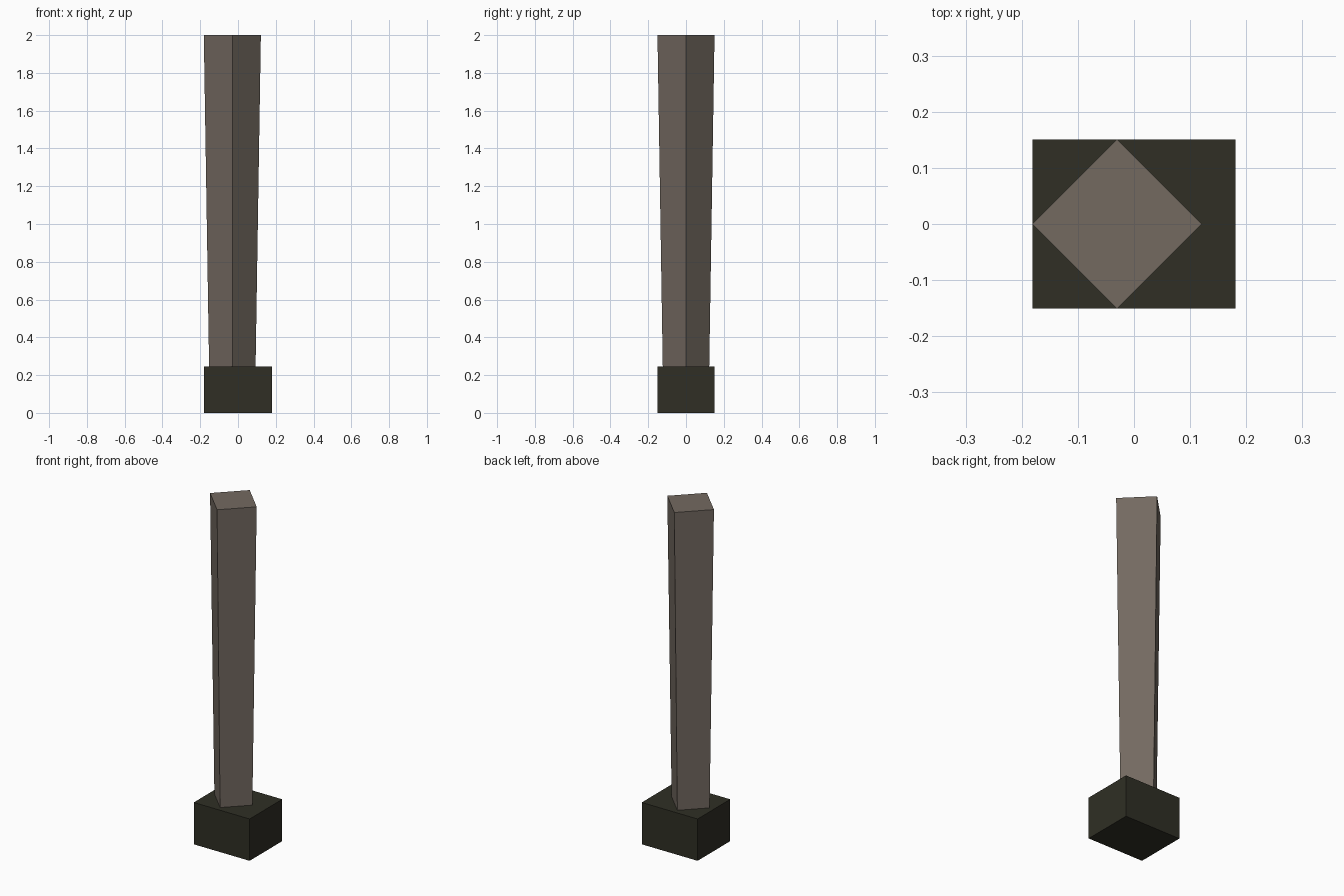
import bpy
import math

if "Cube" in bpy.data.objects:
    bpy.data.objects.remove(bpy.data.objects["Cube"])


def material(name, color):
    mat = bpy.data.materials.new(name)
    mat.diffuse_color = (*color, 1.0)
    mat.use_nodes = True
    mat.node_tree.nodes["Principled BSDF"].inputs["Base Color"].default_value = mat.diffuse_color
    return mat


stone = material("warm grey", (0.172, 0.143, 0.118))
dark = material("dark olive", (0.029, 0.028, 0.018))

BASE_TOP = 0.245

# Rectangular base block
bpy.ops.mesh.primitive_cube_add(size=1, location=(0, 0, BASE_TOP / 2))
base = bpy.context.object
base.name = "base_block"
base.scale = (0.362, 0.302, BASE_TOP)
bpy.ops.object.transform_apply(location=False, rotation=False, scale=True)
base.data.materials.append(dark)

# Four-sided post, corners along the axes, widening upwards, set off-centre
bpy.ops.mesh.primitive_cone_add(
    vertices=4, radius1=0.123, radius2=0.151, depth=2 - BASE_TOP,
    location=(-0.03, 0, (2 + BASE_TOP) / 2))
post = bpy.context.object
post.name = "tapered_post"
post.data.materials.append(stone)

for obj in (base, post):
    obj.data.shade_flat()
